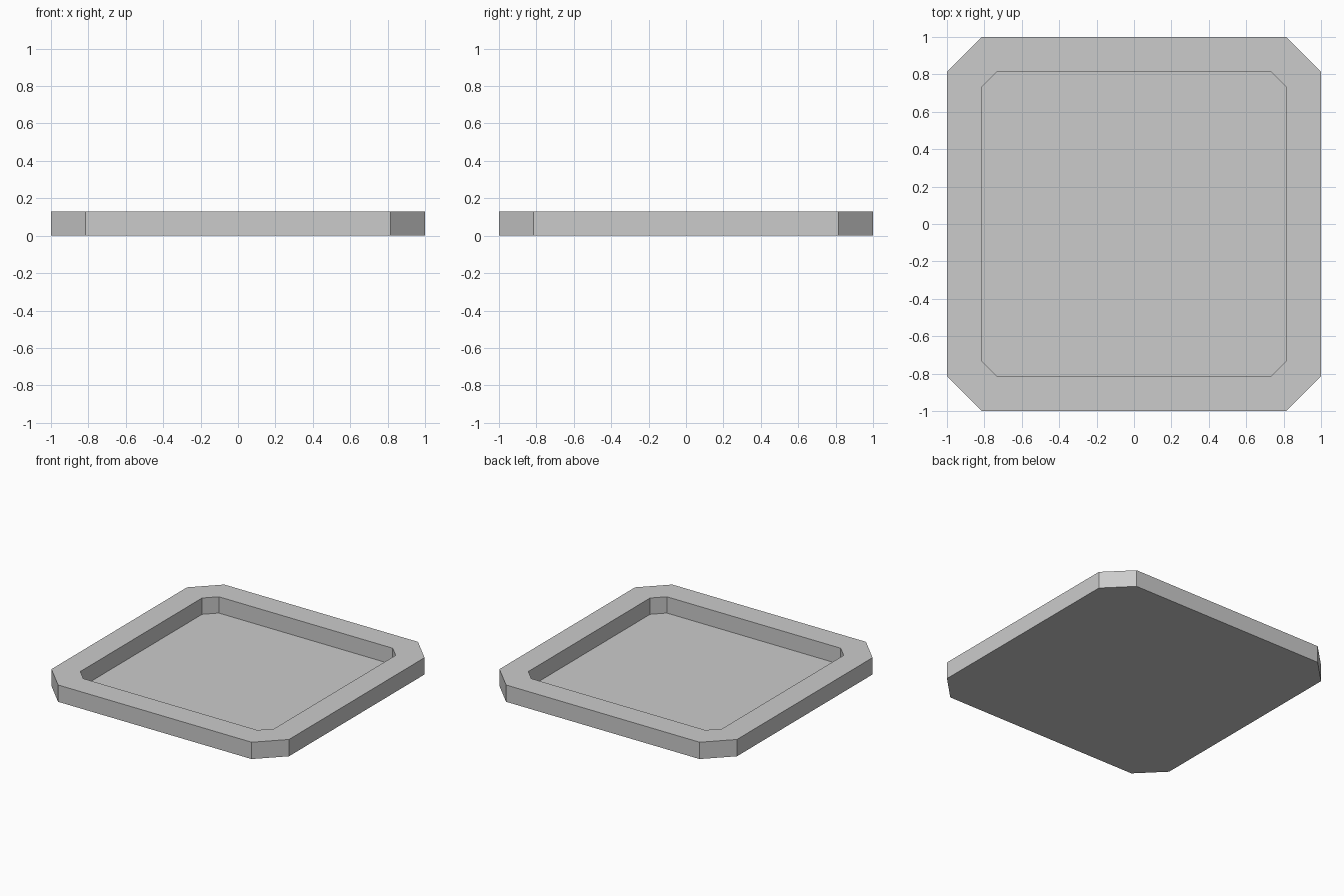
import bpy
import bmesh

if "Cube" in bpy.data.objects:
    bpy.data.objects.remove(bpy.data.objects["Cube"])

HEIGHT = 0.128
FLOOR = 0.004

grey = bpy.data.materials.new("light grey")
grey.diffuse_color = (0.6, 0.6, 0.6, 1)
grey.use_nodes = True
grey.node_tree.nodes["Principled BSDF"].inputs["Base Color"].default_value = grey.diffuse_color


def octagon(half, cut):
    """Square outline with chamfered corners, counter-clockwise."""
    c = half - cut
    return [(half, -c), (half, c), (c, half), (-c, half),
            (-half, c), (-half, -c), (-c, -half), (c, -half)]


def ring(bm, half, cut, z):
    return [bm.verts.new((x, y, z)) for x, y in octagon(half, cut)]


def bridge(bm, a, b):
    for i in range(len(a)):
        j = (i + 1) % len(a)
        bm.faces.new((a[i], a[j], b[j], b[i]))


# Tray: outer wall, flat rim, inner wall and recessed floor
bm = bmesh.new()
rings = [ring(bm, 1.0, 0.185, 0),
         ring(bm, 1.0, 0.185, HEIGHT),
         ring(bm, 0.815, 0.083, HEIGHT),
         ring(bm, 0.815, 0.083, FLOOR)]
for lower, upper in zip(rings, rings[1:]):
    bridge(bm, lower, upper)
bm.faces.new(rings[0][::-1])
bm.faces.new(rings[-1])
bmesh.ops.recalc_face_normals(bm, faces=bm.faces)

mesh = bpy.data.meshes.new("tray")
bm.to_mesh(mesh)
bm.free()
mesh.materials.append(grey)
tray = bpy.data.objects.new("tray", mesh)
bpy.context.collection.objects.link(tray)
